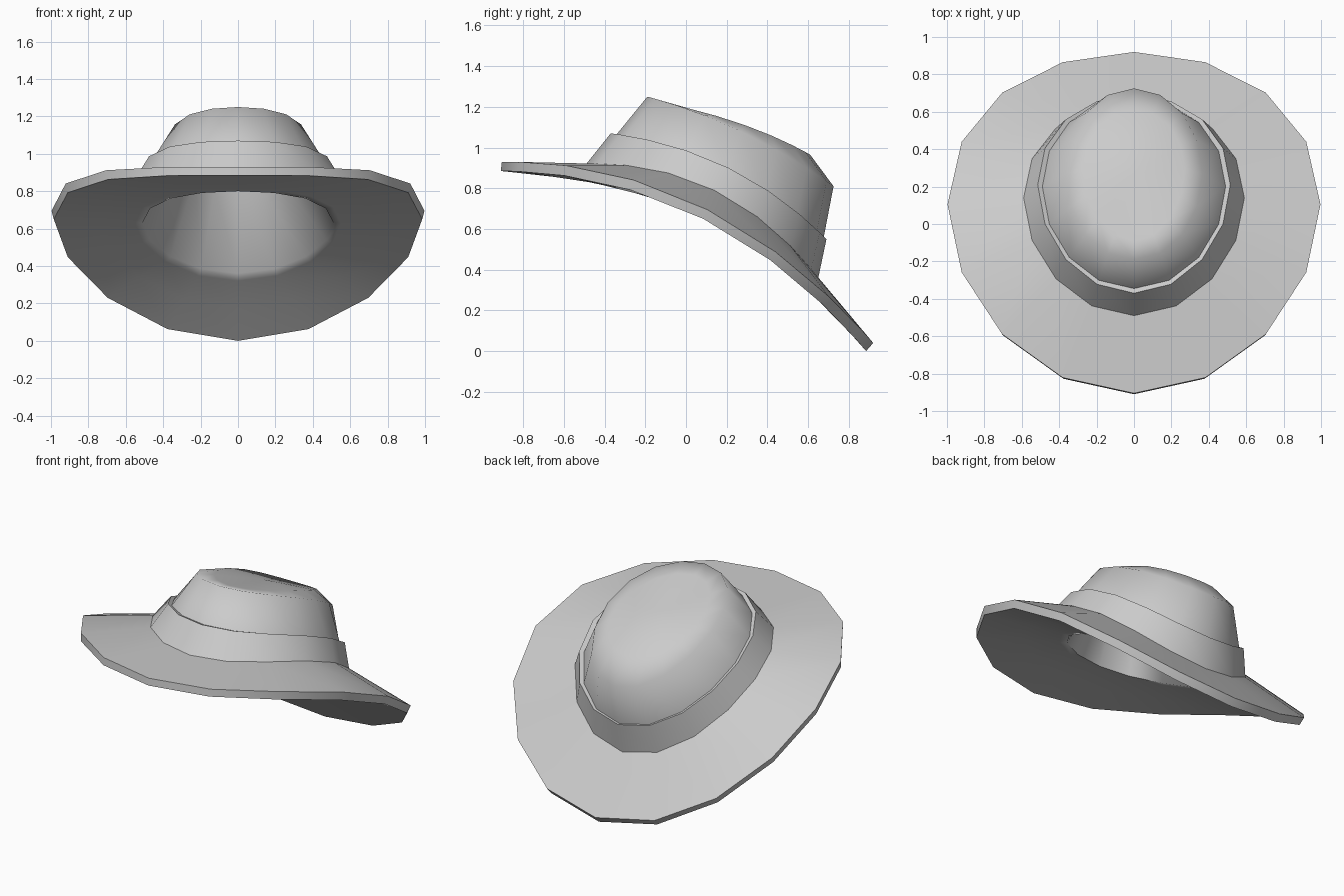
import bpy
from math import sin, cos, pi, radians

if "Cube" in bpy.data.objects:
    bpy.data.objects.remove(bpy.data.objects["Cube"])

SIDES = 16


def ring(half_width, y, z, lean=0.0):
    """Tilted oval loop; y and z hold the front, side and back values."""
    pts = []
    for k in range(SIDES):
        t = 2 * pi * k / SIDES
        s, c = sin(t), cos(t)

        def along(v):
            mid = (v[0] + v[2]) / 2
            return mid + (v[0] - v[2]) / 2 * c + (v[1] - mid) * s * s
        pts.append((half_width * s, along(y), along(z) + lean * s * s * c))
    return pts


def loft(name, rings, sharp_angle):
    """Skin consecutive loops; a single-point loop closes as a fan."""
    verts, faces, starts = [], [], []
    for r in rings:
        starts.append(len(verts))
        verts += r
    for n in range(len(rings) - 1):
        a, b = starts[n], starts[n + 1]
        for i in range(SIDES):
            j = (i + 1) % SIDES
            if len(rings[n]) == 1:
                faces.append((a, b + i, b + j))
            elif len(rings[n + 1]) == 1:
                faces.append((a + i, b, a + j))
            else:
                faces.append((a + i, b + i, b + j, a + j))
    mesh = bpy.data.meshes.new(name)
    mesh.from_pydata(verts, [], faces)
    obj = bpy.data.objects.new(name, mesh)
    bpy.context.collection.objects.link(obj)
    bpy.ops.object.select_all(action='DESELECT')
    obj.select_set(True)
    bpy.context.view_layer.objects.active = obj
    bpy.ops.object.shade_smooth_by_angle(angle=radians(sharp_angle))
    return obj


# Loops shared between neighbouring parts
band_inner = ring(0.49, (-0.345, 0.20, 0.675), (1.06, 0.89, 0.55))
band_outer = ring(0.515, (-0.37, 0.21, 0.69), (1.07, 0.90, 0.55))
band_base = ring(0.59, (-0.49, 0.14, 0.65), (0.92, 0.79, 0.36))
opening = ring(0.51, (-0.31, 0.14, 0.56), (0.80, 0.63, 0.36))
rim_low = ring(0.985, (-0.91, 0.085, 0.885), (0.885, 0.65, 0.0), 0.01)

# Crown: softly rounded top, flaring down into the band
loft("crown", [
    [(0, 0.27, 1.115)],
    ring(0.27, (-0.09, 0.29, 0.61), (1.215, 1.11, 0.965)),
    ring(0.365, (-0.19, 0.27, 0.725), (1.25, 1.08, 0.81)),
    band_inner], 75)

# Band around the crown, with a narrow ledge on top
loft("hat_band", [band_inner, band_outer, band_base], 32)

# Brim top and rim, level at the front and sweeping down at the back
loft("brim", [
    band_base,
    ring(0.997, (-0.905, 0.105, 0.92), (0.93, 0.695, 0.04), 0.02),
    rim_low], 40)

# Curved underside of the brim, running into the hollow crown
loft("underside_and_lining", [
    rim_low,
    ring(0.75, (-0.60, 0.115, 0.73), (0.852, 0.64, 0.18)),
    ring(0.55, (-0.36, 0.14, 0.60), (0.812, 0.63, 0.32)),
    opening,
    ring(0.325, (-0.15, 0.27, 0.67), (1.205, 1.04, 0.79)),
    ring(0.25, (-0.07, 0.29, 0.58), (1.175, 1.07, 0.93)),
    [(0, 0.27, 1.075)]], 75)
